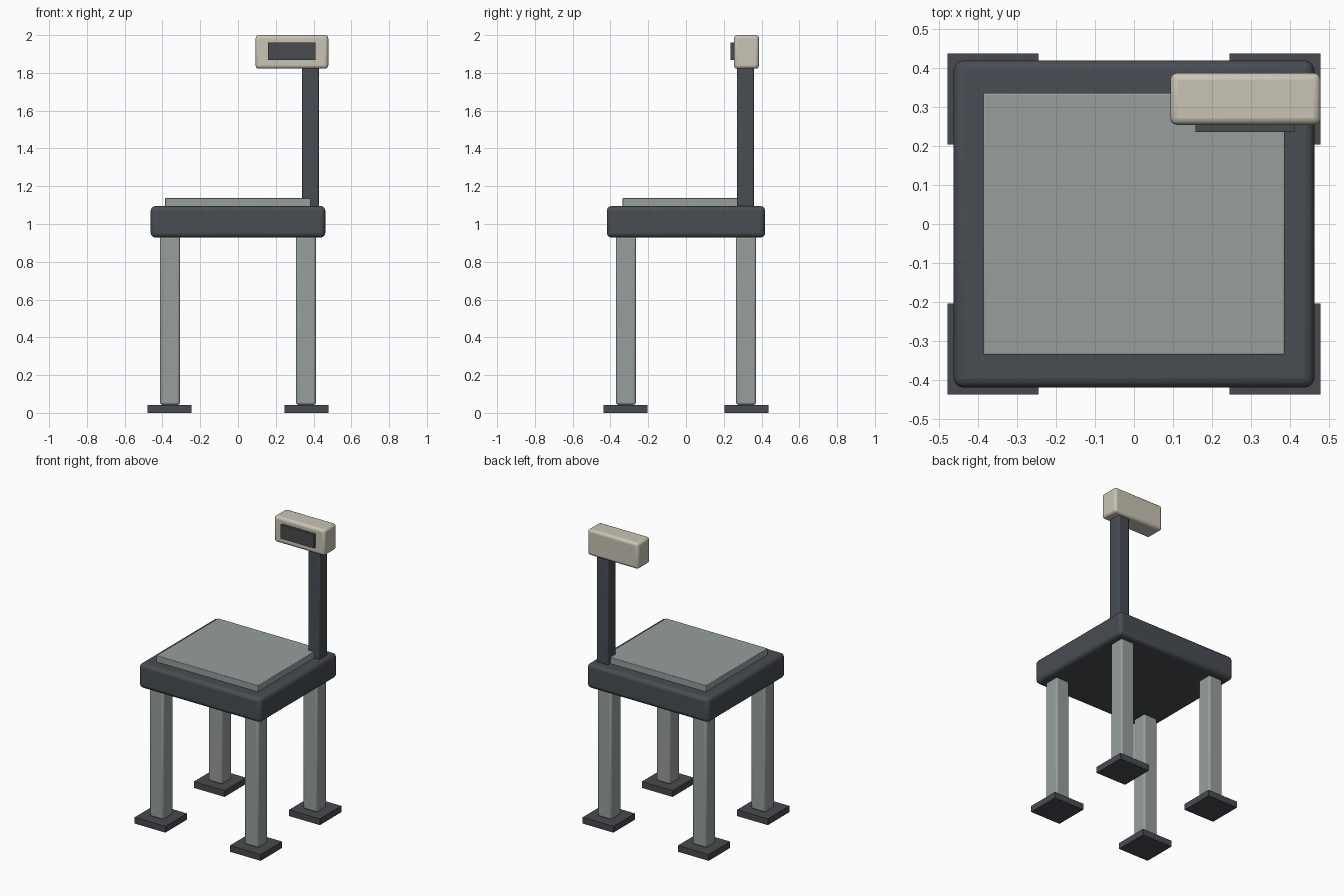
import bpy
import bmesh
from math import radians

cube = bpy.data.objects.get("Cube")
if cube:
    bpy.data.objects.remove(cube, do_unlink=True)


def material(name, rgb):
    mat = bpy.data.materials.new(name)
    mat.use_nodes = True
    mat.diffuse_color = (*rgb, 1)
    bsdf = next(n for n in mat.node_tree.nodes if n.type == 'BSDF_PRINCIPLED')
    bsdf.inputs["Base Color"].default_value = (*rgb, 1)
    return mat


charcoal = material("charcoal paint", (0.065, 0.075, 0.087))
rubber = material("dark rubber", (0.067, 0.069, 0.078))
steel = material("grey steel", (0.31, 0.345, 0.335))
cream = material("cream plastic", (0.59, 0.55, 0.46))


def box(name, xs, ys, zs, mat, bevel=0.0):
    """Box spanning the given ranges, with optional rounded edges."""
    mesh = bpy.data.meshes.new(name)
    bm = bmesh.new()
    bmesh.ops.create_cube(bm, size=1)
    for v in bm.verts:
        for axis, (low, high) in enumerate((xs, ys, zs)):
            v.co[axis] = high if v.co[axis] > 0 else low
    bm.to_mesh(mesh)
    bm.free()
    mesh.materials.append(mat)
    obj = bpy.data.objects.new(name, mesh)
    bpy.context.collection.objects.link(obj)
    if bevel:
        mod = obj.modifiers.new("rounded edges", 'BEVEL')
        mod.width = bevel
        mod.segments = 3
        bpy.ops.object.select_all(action='DESELECT')
        obj.select_set(True)
        bpy.context.view_layer.objects.active = obj
        bpy.ops.object.shade_smooth_by_angle(angle=radians(35))
    return obj


def mirrored(low, high, side):
    return (low, high) if side > 0 else (-high, -low)


# Four legs on square feet
for end, sy in (("front", -1), ("back", 1)):
    for hand, sx in (("left", 1), ("right", -1)):
        box(f"{end}_{hand}_foot", mirrored(0.245, 0.478, sx),
            mirrored(0.204, 0.437, sy), (0, 0.043), rubber)
        box(f"{end}_{hand}_leg", mirrored(0.307, 0.413, sx),
            mirrored(0.265, 0.371, sy), (0.043, 0.932), steel, 0.012)

# Platform body and weighing plate
box("platform_body", (-0.462, 0.462), (-0.419, 0.419), (0.928, 1.095), charcoal, 0.025)
box("weighing_plate", (-0.386, 0.386), (-0.335, 0.335), (1.09, 1.138), steel, 0.004)

# Column with display head at the back left corner
box("display_post", (0.34, 0.428), (0.27, 0.36), (1.09, 1.84), charcoal, 0.009)
box("display_head", (0.093, 0.478), (0.254, 0.387), (1.822, 2.0), cream, 0.018)
box("display_screen", (0.158, 0.411), (0.235, 0.256), (1.868, 1.962), rubber)
